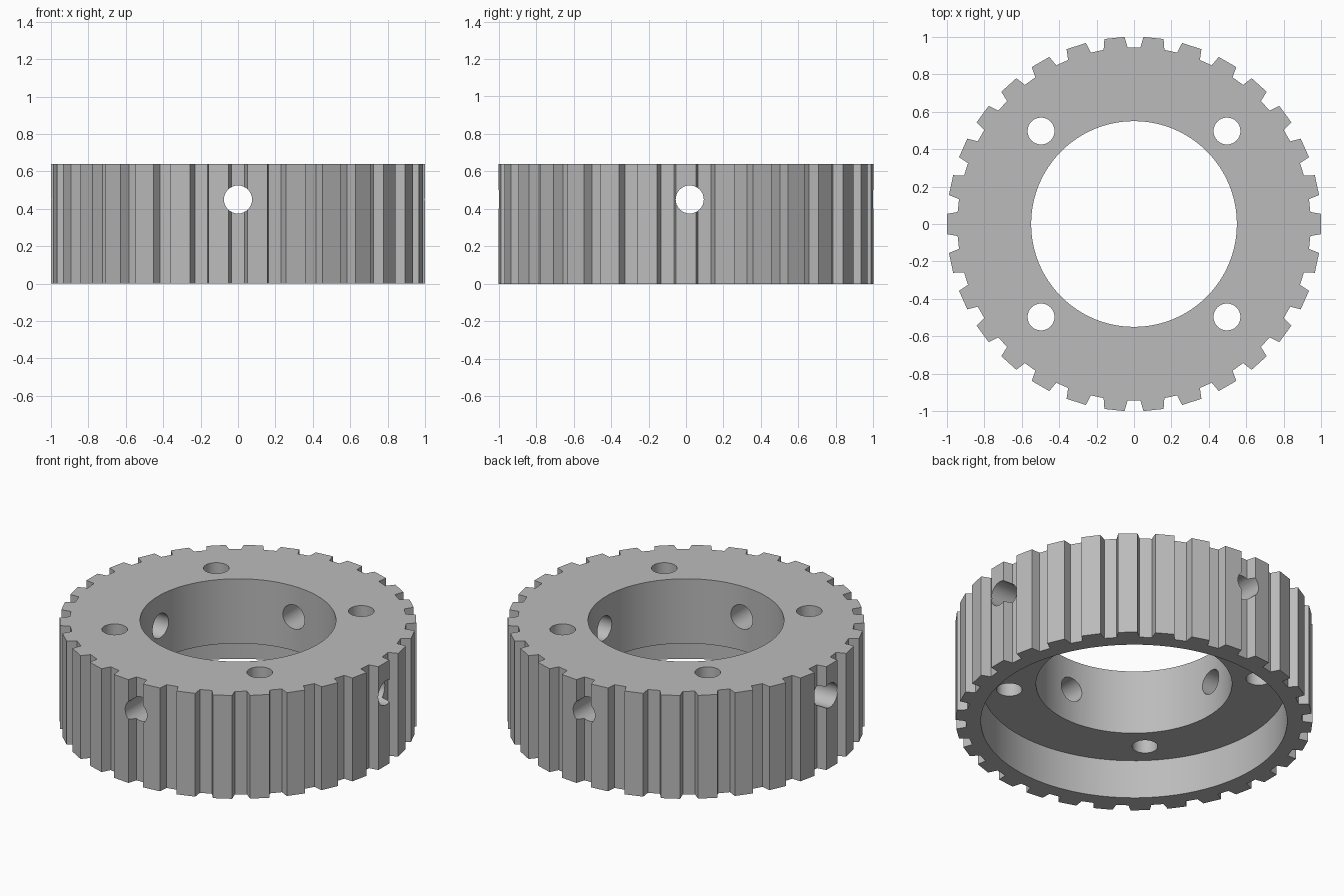
import bpy
import bmesh
from math import cos, sin, pi, radians
from mathutils import Matrix, Vector

if "Cube" in bpy.data.objects:
    bpy.data.objects.remove(bpy.data.objects["Cube"], do_unlink=True)

TEETH = 30
HEIGHT = 0.64
TIP_R, ROOT_R = 1.0015, 0.945
TIP_HALF, ROOT_HALF = radians(3.1), radians(3.9)

grey = bpy.data.materials.new("Plain grey")
grey.use_nodes = True
grey.diffuse_color = (0.5, 0.5, 0.5, 1)
grey.node_tree.nodes["Principled BSDF"].inputs["Base Color"].default_value = (0.5, 0.5, 0.5, 1)


def make_object(name, bm):
    bmesh.ops.recalc_face_normals(bm, faces=bm.faces)
    mesh = bpy.data.meshes.new(name)
    bm.to_mesh(mesh)
    bm.free()
    mesh.materials.append(grey)
    obj = bpy.data.objects.new(name, mesh)
    bpy.context.collection.objects.link(obj)
    return obj


def drill(target, radius, start, end, segments):
    """Cut a round hole through target from start to end."""
    start, end = Vector(start), Vector(end)
    axis = end - start
    turn = axis.to_track_quat('Z', 'Y').to_matrix().to_4x4()
    bm = bmesh.new()
    bmesh.ops.create_cone(bm, cap_ends=True, segments=segments,
                          radius1=radius, radius2=radius, depth=axis.length,
                          matrix=Matrix.Translation((start + end) / 2) @ turn)
    cutter = make_object("hole_cutter", bm)
    cutter.hide_render = True
    mod = target.modifiers.new("hole", 'BOOLEAN')
    mod.operation = 'DIFFERENCE'
    mod.solver = 'EXACT'
    mod.object = cutter
    bpy.context.view_layer.objects.active = target
    bpy.ops.object.modifier_apply(modifier=mod.name)
    bpy.data.objects.remove(cutter, do_unlink=True)


# Toothed body: one trapezoid tooth repeated round the rim, then extruded
bm = bmesh.new()
outline = []
for i in range(TEETH):
    middle = 2 * pi * i / TEETH
    for r, a in ((ROOT_R, -ROOT_HALF), (TIP_R, -TIP_HALF),
                 (TIP_R, TIP_HALF), (ROOT_R, ROOT_HALF)):
        outline.append(bm.verts.new((r * cos(middle + a), r * sin(middle + a), 0)))
base = bm.faces.new(outline)
top = bmesh.ops.extrude_face_region(bm, geom=[base], use_keep_orig=True)
bmesh.ops.translate(bm, vec=(0, 0, HEIGHT),
                    verts=[v for v in top["geom"] if isinstance(v, bmesh.types.BMVert)])
ring = make_object("toothed_ring", bm)

# Central bore and the wide recess underneath
drill(ring, 0.55, (0, 0, -0.2), (0, 0, 1), 96)
drill(ring, 0.86, (0, 0, -0.2), (0, 0, 0.24), 96)

# Four vertical bolt holes
for x in (-0.497, 0.497):
    for y in (-0.497, 0.497):
        drill(ring, 0.072, (x, y, 0.1), (x, y, 1), 32)

# Crossed radial holes through the wall
drill(ring, 0.075, (0, -1.2, 0.45), (0, 1.2, 0.45), 32)
drill(ring, 0.075, (-1.2, 0.02, 0.45), (1.2, 0.02, 0.45), 32)

# Smooth round walls, crisp teeth and rims
bpy.ops.object.select_all(action='DESELECT')
ring.select_set(True)
bpy.context.view_layer.objects.active = ring
bpy.ops.object.shade_smooth_by_angle(angle=radians(25))
